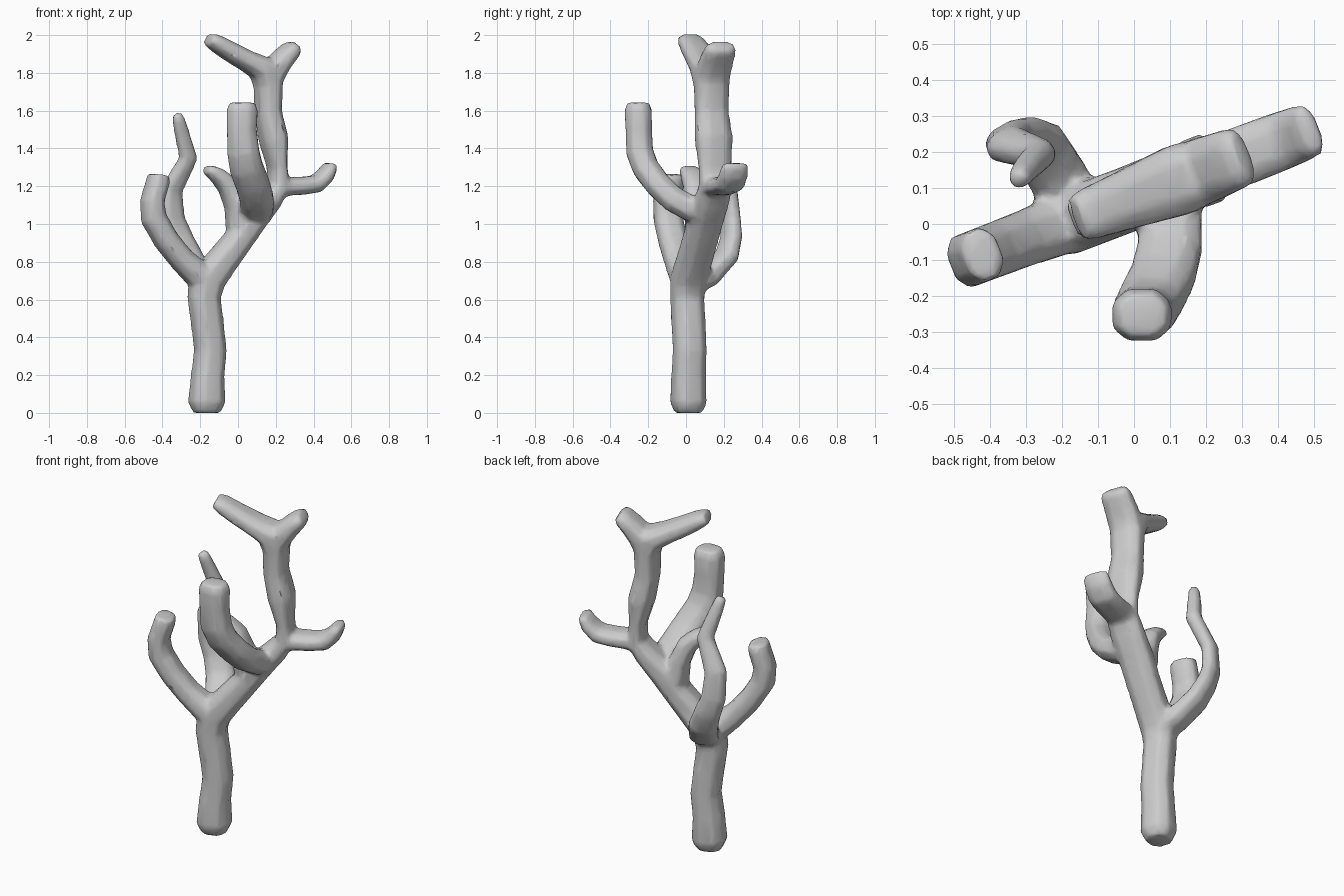
import bpy, bmesh, math
from mathutils import Vector

SLOPE = 0.38                      # plan direction of the main branching plane
ANG = math.atan(SLOPE)
PLANE_NORMAL = Vector((-math.sin(ANG), math.cos(ANG), 0))
bm = bmesh.new()                  # all limbs gather here, then fuse into one skin


def soft(v):
    """Push a circle coordinate outward for a slightly boxy section."""
    return math.copysign(abs(v) ** 0.8, v)


def tube(pts, wide_axis, sides=8):
    """Eight-sided limb; pts = (position, thickness radius, radius along wide_axis)."""
    rings = []
    n = len(pts)
    for i, (p, a, b) in enumerate(pts):
        t = Vector((0, 0, 0))
        if i > 0:
            t += (p - pts[i - 1][0]).normalized()
        if i < n - 1:
            t += (pts[i + 1][0] - p).normalized()
        t.normalize()
        w = (wide_axis - t * wide_axis.dot(t)).normalized()
        u = t.cross(w)
        ring = []
        for k in range(sides):
            g = 2 * math.pi * (k + 0.5) / sides
            ring.append(bm.verts.new(p + u * (a * 1.08 + 0.001) * soft(math.cos(g))
                                     + w * (b * 1.08 + 0.001) * soft(math.sin(g))))
        rings.append(ring)
    for r, s in zip(rings, rings[1:]):
        for k in range(sides):
            j = (k + 1) % sides
            bm.faces.new((r[k], r[j], s[j], s[k]))
    bm.faces.new(rings[0][::-1])
    bm.faces.new(rings[-1])


def planar(rows):
    """Limb lying in the main plane; rows = (x, z, thickness, width)."""
    tube([(Vector((x, 0.075 + SLOPE * x, z)), a, b) for x, z, a, b in rows], PLANE_NORMAL)


def free(rows, axis):
    """Limb leaving the plane; rows = (x, y, z, thickness, width)."""
    tube([(Vector(r[:3]), r[3], r[4]) for r in rows], Vector(axis))


# Trunk, sweeping right, then up into the top left arm
planar([
    (-0.165, 0.00, 0.065, 0.065), (-0.165, 0.055, 0.09, 0.087),
    (-0.16, 0.2, 0.079, 0.083), (-0.146, 0.33, 0.077, 0.082),
    (-0.163, 0.48, 0.077, 0.082), (-0.18, 0.61, 0.08, 0.082),
    (-0.165, 0.70, 0.088, 0.088), (-0.10, 0.785, 0.078, 0.088),
    (-0.003, 0.91, 0.07, 0.088), (0.08, 1.03, 0.07, 0.09),
    (0.165, 1.13, 0.06, 0.09), (0.212, 1.2, 0.05, 0.085),
    (0.207, 1.3, 0.042, 0.085), (0.188, 1.45, 0.067, 0.096),
    (0.158, 1.6, 0.062, 0.085), (0.16, 1.74, 0.068, 0.09),
    (0.125, 1.825, 0.066, 0.096), (0.05, 1.862, 0.052, 0.088),
    (-0.04, 1.912, 0.048, 0.078), (-0.12, 1.96, 0.042, 0.07),
    (-0.157, 1.98, 0.03, 0.06)])

# Top right arm
planar([
    (0.155, 1.72, 0.055, 0.08), (0.19, 1.82, 0.062, 0.09),
    (0.24, 1.88, 0.052, 0.086), (0.285, 1.925, 0.044, 0.082),
    (0.305, 1.942, 0.03, 0.068)])

# Right twig
planar([
    (0.19, 1.175, 0.045, 0.07), (0.26, 1.199, 0.047, 0.08),
    (0.34, 1.202, 0.045, 0.08), (0.415, 1.213, 0.045, 0.078),
    (0.463, 1.26, 0.04, 0.075), (0.483, 1.3, 0.032, 0.07),
    (0.485, 1.322, 0.024, 0.064)])

# Inner twig
planar([
    (0.055, 0.95, 0.05, 0.075), (0.01, 1.01, 0.072, 0.08),
    (-0.01, 1.1, 0.055, 0.076), (-0.048, 1.195, 0.052, 0.068),
    (-0.10, 1.25, 0.042, 0.062), (-0.145, 1.28, 0.03, 0.056),
    (-0.17, 1.287, 0.022, 0.05)])

# Left branch
planar([
    (-0.165, 0.68, 0.055, 0.072), (-0.22, 0.74, 0.068, 0.08),
    (-0.30, 0.815, 0.06, 0.075), (-0.38, 0.915, 0.06, 0.074),
    (-0.446, 1.03, 0.062, 0.073), (-0.455, 1.12, 0.056, 0.073),
    (-0.425, 1.22, 0.054, 0.072), (-0.42, 1.262, 0.05, 0.067)])

# Thick branch towards the front
free([
    (0.09, 0.1, 1.04, 0.05, 0.07), (0.10, 0.02, 1.085, 0.066, 0.086),
    (0.10, -0.065, 1.13, 0.066, 0.086), (0.08, -0.145, 1.205, 0.066, 0.086),
    (0.045, -0.213, 1.295, 0.068, 0.085), (0.028, -0.245, 1.38, 0.069, 0.082),
    (0.02, -0.25, 1.5, 0.067, 0.076), (0.022, -0.253, 1.6, 0.07, 0.08),
    (0.022, -0.253, 1.643, 0.055, 0.065)], (1, 0, 0))

# Thin crooked branch towards the back
free([
    (-0.175, 0.03, 0.68, 0.055, 0.075), (-0.205, 0.12, 0.73, 0.056, 0.08),
    (-0.265, 0.215, 0.83, 0.05, 0.078), (-0.31, 0.24, 0.93, 0.045, 0.07),
    (-0.348, 0.236, 1.03, 0.042, 0.065), (-0.352, 0.222, 1.18, 0.04, 0.058),
    (-0.262, 0.192, 1.35, 0.04, 0.045), (-0.297, 0.155, 1.48, 0.034, 0.036),
    (-0.317, 0.13, 1.56, 0.029, 0.03), (-0.323, 0.123, 1.585, 0.02, 0.022)],
    (0.87, 0.48, 0))

# Fuse the limbs into one continuous skin with softened forks
bmesh.ops.recalc_face_normals(bm, faces=bm.faces)
me = bpy.data.meshes.new("branching_stem")
bm.to_mesh(me)
bm.free()
stem = bpy.data.objects.new("branching_stem", me)
bpy.context.collection.objects.link(stem)
bpy.context.view_layer.objects.active = stem
stem.select_set(True)
fuse = stem.modifiers.new("fuse", 'REMESH')
fuse.mode = 'VOXEL'
fuse.voxel_size = 0.013
soften = stem.modifiers.new("soften", 'SMOOTH')
soften.factor = 0.5
soften.iterations = 5
thin = stem.modifiers.new("thin_out", 'DECIMATE')
thin.ratio = 0.15
for name in ("fuse", "soften", "thin_out"):
    bpy.ops.object.modifier_apply(modifier=name)
bpy.ops.object.shade_smooth()
